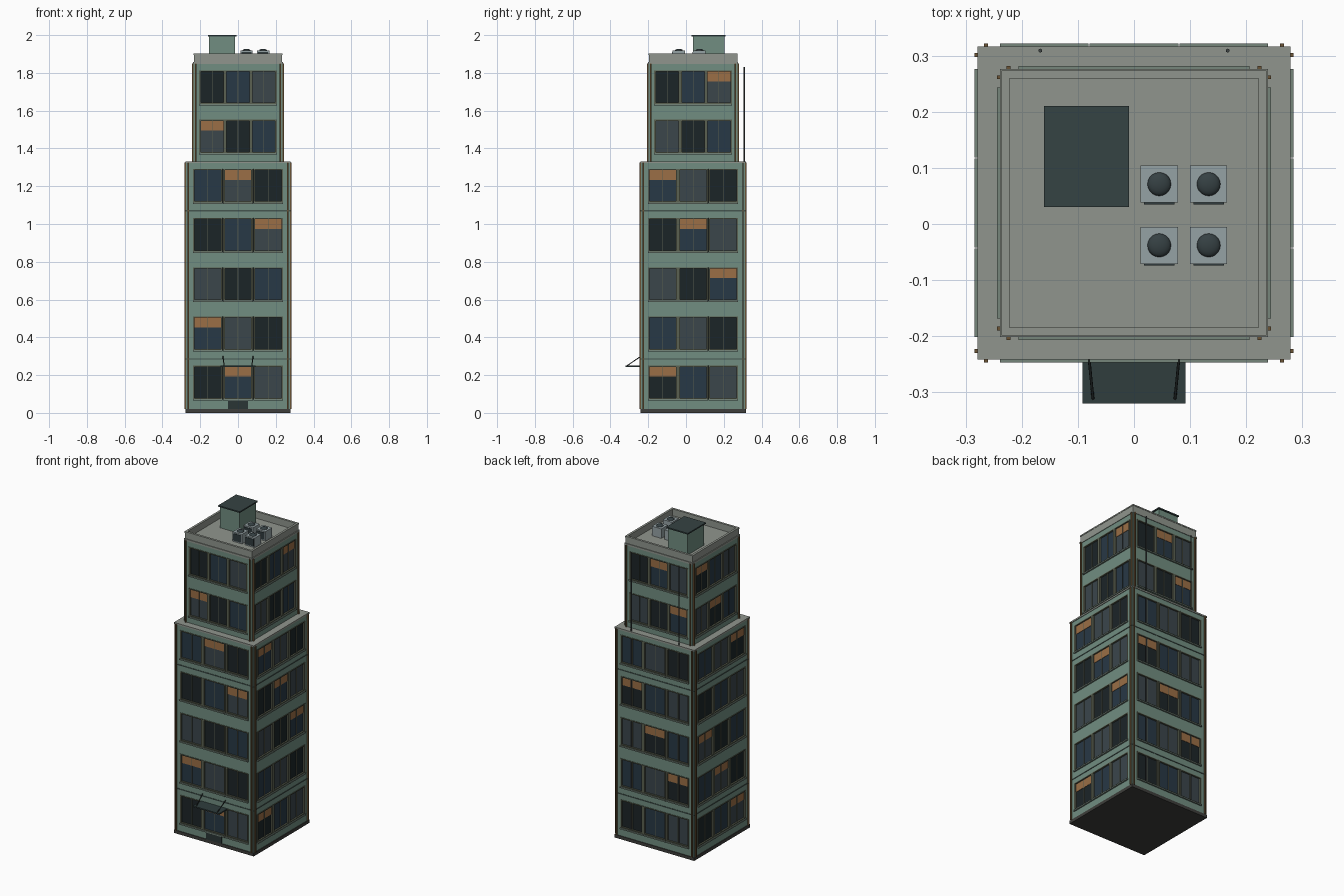
import bpy, bmesh, math
from mathutils import Matrix, Vector

if "Cube" in bpy.data.objects:
    bpy.data.objects.remove(bpy.data.objects["Cube"])

CY = 0.0375                      # tower centre in y
parts = {}                       # part name -> bmesh
COL = {
    "base_plinth": (0.25, 0.25, 0.24), "wall_bands": (0.44, 0.55, 0.50),
    "corner_piers": (0.44, 0.55, 0.50), "inner_core": (0.12, 0.14, 0.14),
    "window_frames": (0.36, 0.38, 0.32), "window_sills": (0.46, 0.52, 0.48),
    "glass_dark": (0.13, 0.16, 0.17), "glass_blue": (0.17, 0.23, 0.28),
    "glass_grey": (0.24, 0.28, 0.30), "blinds": (0.60, 0.43, 0.28),
    "corner_fins": (0.42, 0.33, 0.22), "string_courses": (0.27, 0.33, 0.31),
    "roof_slabs": (0.56, 0.58, 0.55), "parapet": (0.56, 0.58, 0.55),
    "stair_house": (0.44, 0.55, 0.50), "stair_house_roof": (0.22, 0.27, 0.27),
    "cooling_units": (0.58, 0.63, 0.64), "cooling_grilles": (0.2, 0.24, 0.25),
    "cooling_fans": (0.22, 0.26, 0.27), "entrance_canopy": (0.2, 0.25, 0.25),
    "canopy_rods": (0.16, 0.18, 0.18), "entrance_door": (0.18, 0.22, 0.22),
    "drain_pipes": (0.25, 0.27, 0.27),
}


def bm_of(name):
    return parts.setdefault(name, bmesh.new())


def box(name, x0, x1, y0, y1, z0, z1, m=Matrix()):
    c = Matrix.Translation(((x0 + x1) / 2, (y0 + y1) / 2, (z0 + z1) / 2))
    s = Matrix.Diagonal((x1 - x0, y1 - y0, z1 - z0, 1))
    bmesh.ops.create_cube(bm_of(name), size=1, matrix=m @ c @ s)


def slab(name, half, z0, z1):
    box(name, -half, half, CY - half, CY + half, z0, z1)


def rod(name, a, b, r, seg=8):
    a, b = Vector(a), Vector(b)
    q = (b - a).to_track_quat('Z', 'Y').to_matrix().to_4x4()
    bmesh.ops.create_cone(bm_of(name), cap_ends=True, segments=seg, radius1=r, radius2=r,
                          depth=(b - a).length, matrix=Matrix.Translation((a + b) / 2) @ q)


def window(m, half, xc, w, z0, h, glass, blind):
    x0, x1, z1 = xc - w / 2, xc + w / 2, z0 + h
    t, yo, yi = 0.006, -half - 0.003, -half + 0.012
    box(glass, x0, x1, -half + 0.007, yi, z0, z1, m)
    box("window_frames", x0 - t, x0 + t / 2, yo, yi, z0, z1, m)
    box("window_frames", x1 - t / 2, x1 + t, yo, yi, z0, z1, m)
    box("window_frames", x0, x1, yo, yi, z0, z0 + t, m)
    box("window_frames", x0, x1, yo, yi, z1 - t, z1, m)
    box("window_frames", xc - 0.0015, xc + 0.0015, -half + 0.003, yi, z0, z1, m)
    box("window_sills", xc - w / 2 - t, xc + w / 2 + t, -half - 0.009, yi, z0 - 0.008, z0, m)
    if blind:
        box("blinds", x0 + t / 2, x1 - t / 2, -half + 0.005, yi, z1 - 0.058, z1 - t, m)


FACES = [Matrix.Translation((0, CY, 0)) @ Matrix.Rotation(k * math.pi / 2, 4, 'Z') for k in range(4)]
GLASS = ("glass_dark", "glass_blue", "glass_grey")
WZ, PITCH, WH = 0.073, 0.2605, 0.177


# One tier: bands, piers, fins and three windows per face per floor
def tier(half, floors, pitch, w, zb, zt):
    slab("inner_core", half - 0.012, zb, zt - 0.005)
    z = zb
    for f in floors:
        wz = WZ + PITCH * f
        slab("wall_bands", half, z, wz)
        z = wz + WH
        for k, m in enumerate(FACES):
            for c in range(3):
                window(m, half, (c - 1) * pitch, w, wz, WH,
                       GLASS[(c + f) % 3], c == (1 - k - f) % 4)
    slab("wall_bands", half, z, zt)
    for m in FACES:
        e = 1.5 * pitch - 0.004
        box("corner_piers", e, half, -half, -e, zb, zt, m)
        for s in (-1, 1):
            x = s * (half - 0.011)
            box("corner_fins", x - 0.0035, x + 0.0035, -half - 0.009, -half + 0.01, zb, zt, m)


slab("base_plinth", 0.279, 0, 0.02)
tier(0.275, range(5), 0.16, 0.146, 0.02, 1.325)
slab("roof_slabs", 0.279, 1.322, 1.332)
tier(0.235, range(5, 7), 0.137, 0.126, 1.33, 1.85)
for z in (0.285, 1.07):
    slab("string_courses", 0.2775, z - 0.003, z + 0.003)

# Roof deck and parapet ring
slab("roof_slabs", 0.2385, 1.846, 1.858)
for m in FACES:
    box("parapet", -0.234, 0.224, -0.234, -0.224, 1.85, 1.898, m)
    box("parapet", -0.236, 0.222, -0.236, -0.222, 1.894, 1.902, m)

# Stair house
box("stair_house", -0.153, -0.016, 0.037, 0.203, 1.855, 1.994)
box("stair_house_roof", -0.16, -0.009, 0.03, 0.21, 1.992, 2.0)

# Rooftop cooling units with domed fans
for x in (0.045, 0.133):
    for y in (0.071, -0.038):
        box("cooling_units", x - 0.033, x + 0.033, y - 0.033, y + 0.033, 1.857, 1.918)
        box("cooling_grilles", x - 0.027, x + 0.027, y - 0.036, y - 0.03, 1.865, 1.91)
        bmesh.ops.create_uvsphere(bm_of("cooling_fans"), u_segments=20, v_segments=10, radius=0.021,
                                  matrix=Matrix.Translation((x, y, 1.918)) @ Matrix.Diagonal((1, 1, 0.45, 1)))

# Entrance: door, canopy and tie rods
box("entrance_door", -0.053, 0.053, -0.242, -0.23, 0.02, 0.07)
box("entrance_canopy", -0.092, 0.092, -0.32, -0.235, 0.243, 0.251)
for x in (-0.073, 0.073):
    rod("canopy_rods", (x, -0.312, 0.25), (x * 1.1, -0.238, 0.3), 0.0025)

# Drain pipes on the back
for x in (-0.167, 0.167):
    rod("drain_pipes", (x, 0.309, 0.03), (x, 0.309, 1.83), 0.0035)

# Turn the collected parts into objects
for name, bm in parts.items():
    me = bpy.data.meshes.new(name)
    bm.to_mesh(me)
    bm.free()
    ob = bpy.data.objects.new(name, me)
    bpy.context.collection.objects.link(ob)
    mat = bpy.data.materials.new(name)
    mat.diffuse_color = (*[c ** 2.2 for c in COL[name]], 1)
    mat.use_nodes = True
    mat.node_tree.nodes["Principled BSDF"].inputs["Base Color"].default_value = mat.diffuse_color
    me.materials.append(mat)
    if name in ("cooling_fans", "drain_pipes", "canopy_rods"):
        for p in me.polygons:
            p.use_smooth = name == "cooling_fans" or len(p.vertices) == 4
